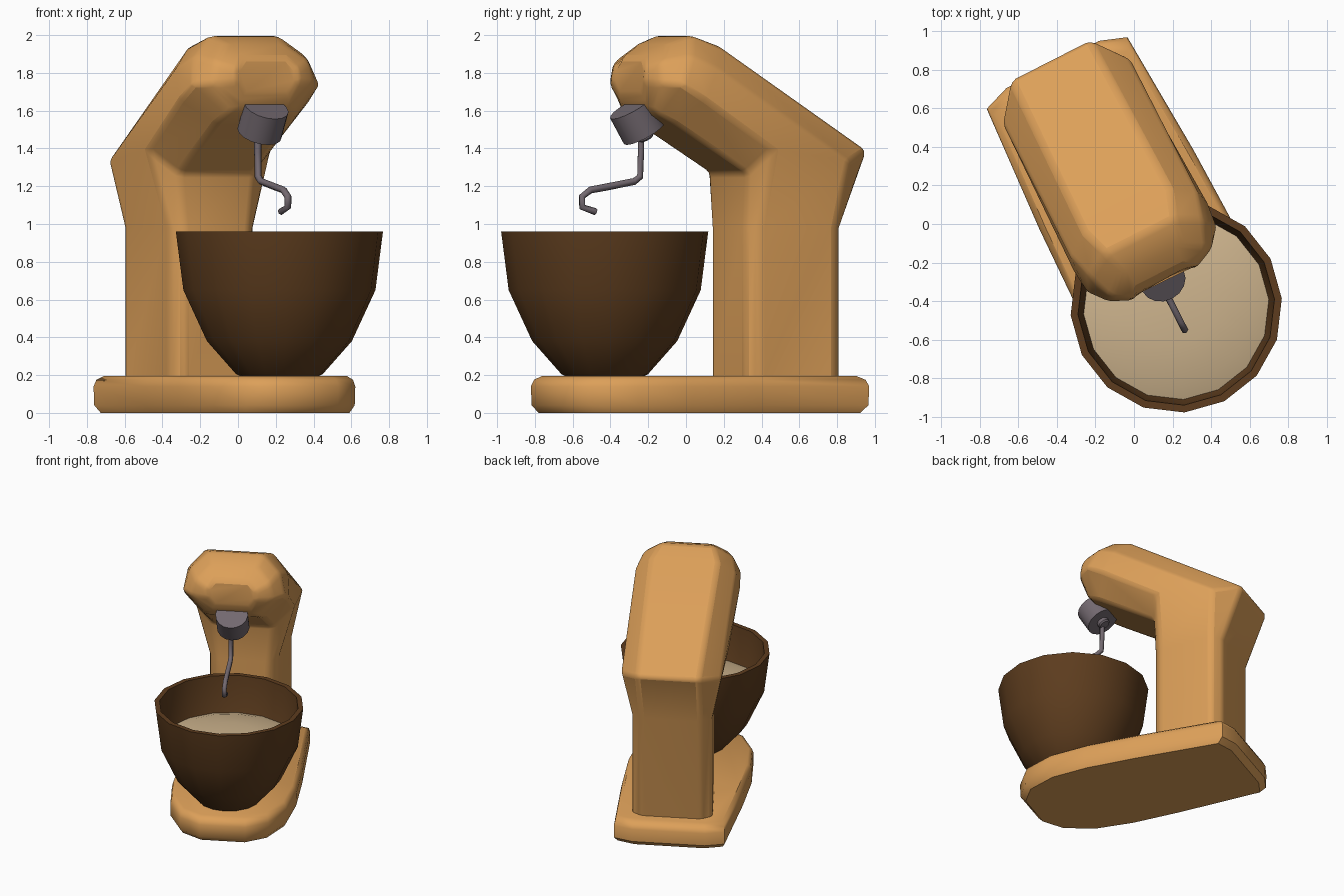
import bpy, bmesh, math
from mathutils import Vector, Matrix

if "Cube" in bpy.data.objects:
    bpy.data.objects.remove(bpy.data.objects["Cube"])

TURN = Matrix.Rotation(math.radians(27), 4, 'Z')   # whole mixer is turned on its stand


def material(name, rgb):
    m = bpy.data.materials.new(name)
    m.diffuse_color = (*rgb, 1)
    m.use_nodes = True
    m.node_tree.nodes["Principled BSDF"].inputs["Base Color"].default_value = m.diffuse_color
    return m


TAN = material("warm_tan", (0.72, 0.35, 0.10))
BROWN = material("dark_brown", (0.11, 0.046, 0.013))
CREAM = material("cream", (0.62, 0.46, 0.27))
GREY = material("grey_metal", (0.17, 0.14, 0.16))


def pt(u, z, v=0):
    """u = distance forward, v = distance sideways."""
    return Vector((v, -u, z))


def loft(name, rings, mat, angle=35, bevel=0, closed_ends=True):
    bm = bmesh.new()
    loops = [[bm.verts.new(TURN @ p) for p in r] for r in rings]
    n = len(rings[0])
    for a, b in zip(loops, loops[1:]):
        for i in range(n):
            j = (i + 1) % n
            bm.faces.new((a[i], a[j], b[j], b[i]))
    if closed_ends:
        bm.faces.new(loops[0])
        bm.faces.new(loops[-1])
    bmesh.ops.recalc_face_normals(bm, faces=bm.faces)
    me = bpy.data.meshes.new(name)
    bm.to_mesh(me)
    bm.free()
    ob = bpy.data.objects.new(name, me)
    bpy.context.collection.objects.link(ob)
    me.materials.append(mat)
    if bevel:
        mod = ob.modifiers.new("soft_edges", 'BEVEL')
        mod.width, mod.segments = bevel, 2
        mod.limit_method, mod.angle_limit = 'ANGLE', math.radians(22)
    bpy.ops.object.select_all(action='DESELECT')
    ob.select_set(True)
    bpy.context.view_layer.objects.active = ob
    bpy.ops.object.shade_smooth_by_angle(angle=math.radians(angle))
    return ob


def mirrored(half):
    """Close a half ring of (u, z, v) points across the middle plane."""
    return [pt(*p) for p in half] + [pt(u, z, -v) for u, z, v in reversed(half)]


def turned(name, profile, centre, mat, sides=16, tilt=0, angle=35):
    """Lathe (radius, height) points round an axis leaning in the u-z plane."""
    lean = Matrix.Rotation(tilt, 4, 'X')
    rings = []
    for r, h in profile:
        ring = []
        for i in range(sides):
            a = math.tau * i / sides
            ring.append(centre + lean @ Vector((r * math.cos(a), r * math.sin(a), h)))
        rings.append(ring)
    return loft(name, rings, mat, angle)


# Base slab
outline = [(-.93, .27), (-.88, .41), (-.2, .45), (.2, .46), (.5, .43), (.728, .326), (.835, .17)]
loft("base", [mirrored([(u * s, z, v * s) for u, v in outline])
              for z, s in ((0.0, .95), (.04, .995), (.14, 1), (.175, .98), (.195, .93))], TAN, 40)

# Column and tilted head in one sweep; each ring runs inner edge -> outer edge
column = [(-.25, .19), (-.31, .25), (-.74, .30), (-.80, .22)]
rings = [[(u, z, v) for u, v in column] for z in (.17, .98)]
rings += [
    [(-.25, 1.27, .22), (-.33, 1.40, .37), (-.78, 1.33, .37), (-.96, 1.39, .23)],
    [(.18, 1.53, .22), (.08, 1.66, .39), (0, 1.82, .37), (-.08, 1.94, .25)],
    [(.26, 1.575, .20), (.21, 1.74, .38), (.14, 1.89, .33), (.07, 2.0, .20)],
    [(.30, 1.62, .17), (.305, 1.74, .30), (.285, 1.86, .28), (.20, 1.955, .17)],
    [(.325, 1.68, .13), (.35, 1.75, .18), (.35, 1.82, .18), (.31, 1.88, .13)],
]
loft("column_and_head", [mirrored(r) for r in rings], TAN, 40, bevel=.025)

# Mixing bowl with an inner wall, and its contents
bowl_at = pt(.483, 0)
turned("bowl", [(.20, .19), (.23, .205), (.385, .38), (.51, .65), (.55, .96),
                (.512, .96), (.48, .65), (.35, .40), (.18, .24)], bowl_at, BROWN)
turned("batter", [(.482, .64), (.49, .67), (.40, .70), (.2, .725), (.03, .73)], bowl_at, CREAM, angle=60)

# Tool hub, square to the underside of the head
tilt = math.radians(31)
hub_at = pt(.25, 1.48)
turned("tool_hub", [(.12, 0), (.12, .16)], hub_at, GREY, tilt=tilt)
turned("tool_socket", [(.035, -.035), (.045, -.025), (.045, .02)], hub_at, GREY, 12, tilt)

# Dough hook
path = [(.26, 1.47), (.26, 1.38), (.265, 1.25), (.30, 1.225), (.47, 1.195), (.56, 1.18),
        (.61, 1.145), (.61, 1.09), (.53, 1.065)]
cu = bpy.data.curves.new("hook_path", 'CURVE')
cu.dimensions = '3D'
cu.bevel_depth, cu.bevel_resolution, cu.use_fill_caps = .019, 1, True
sp = cu.splines.new('POLY')
sp.points.add(len(path) - 1)
for p, (u, z) in zip(sp.points, path):
    p.co = (*(TURN @ pt(u, z, -.015)), 1)
hook = bpy.data.objects.new("dough_hook", cu)
bpy.context.collection.objects.link(hook)
cu.materials.append(GREY)
